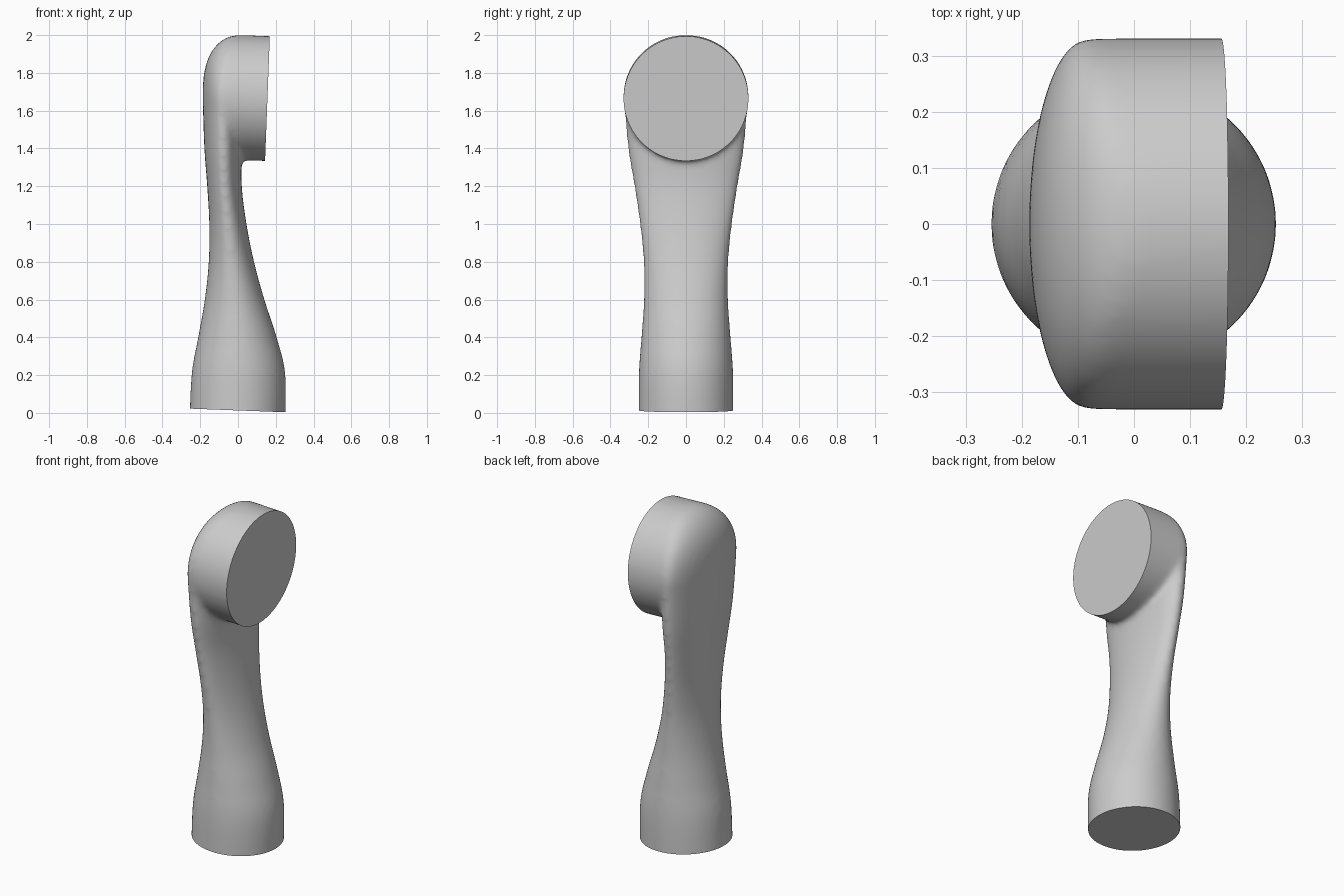
import bpy, bmesh, math
from mathutils import Vector

cube = bpy.data.objects.get("Cube")
if cube:
    bpy.data.objects.remove(cube, do_unlink=True)

grey = bpy.data.materials.new("plain grey")
grey.use_nodes = True
tone = (0.6, 0.6, 0.6, 1)
grey.diffuse_color = tone
grey.node_tree.nodes["Principled BSDF"].inputs["Base Color"].default_value = tone

R, HEAD_Z, SIDES = 0.331, 1.668, 96
TILT = 0.038
SHOULDER = -0.083

# Stem stations: height, back x, front x, half width
stations = [
    (-0.1, -0.258, 0.248, 0.25), (0.2, -0.246, 0.251, 0.25),
    (0.4, -0.211, 0.205, 0.236), (0.6, -0.176, 0.14, 0.223),
    (0.8, -0.155, 0.085, 0.225), (1.0, -0.152, 0.045, 0.245),
    (1.2, -0.163, 0.02, 0.275), (1.4, -0.178, 0.02, 0.308),
    (HEAD_Z, -0.187, 0.02, R),
]


def spline(rows, steps):
    """Smooth curve through the stations."""
    pts = [Vector(r) for r in rows]
    for i in range(len(pts) - 1):
        a, b = pts[i], pts[i + 1]
        before, after = pts[max(i - 1, 0)], pts[min(i + 2, len(pts) - 1)]
        for k in range(steps):
            t = k / steps
            yield (2 * a + (b - before) * t
                   + (2 * before - 5 * a + 4 * b - after) * t * t
                   + (3 * a - before - 3 * b + after) * t ** 3) / 2


def stem_ring(bm, z, back, mid, front, half):
    verts = []
    for k in range(SIDES):
        a = math.tau * k / SIDES
        depth = front - mid if math.cos(a) > 0 else mid - back
        verts.append(bm.verts.new((mid + depth * math.cos(a), half * math.sin(a), z)))
    return verts


def head_ring(bm, x_at):
    """Upright circle whose x follows a rule of the sine of the angle."""
    verts = []
    for k in range(SIDES):
        a = math.tau * k / SIDES
        x = x_at(math.sin(a))
        z = HEAD_Z + R * math.sin(a) - TILT * (x - 0.05)
        verts.append(bm.verts.new((x, R * math.cos(a), z)))
    return verts


def skin(bm, rings):
    """Closed surface through a stack of rings."""
    for low, high in zip(rings, rings[1:]):
        for k in range(SIDES):
            n = (k + 1) % SIDES
            bm.faces.new((low[k], low[n], high[n], high[k]))
    bm.faces.new(rings[0][::-1])
    bm.faces.new(rings[-1])


def shoulder_x(s):
    return SHOULDER * math.sqrt(max(0, 1 - max(s, 0) ** 2))


# Stem, closed by a rounded shoulder at the top
bm = bmesh.new()
rings = [stem_ring(bm, z, b, (b + f) / 2, f, h) for z, b, f, h in spline(stations, 8)]
for k in range(40):
    s = math.sin(math.pi / 2 * k / 40.5)
    rings.append(stem_ring(bm, HEAD_Z + R * s, -0.187 * math.sqrt(1 - s ** 2.7),
                           shoulder_x(s), 0.02, R * math.sqrt(1 - s * s)))
skin(bm, rings)

# Round head growing out of the shoulder, over-long so its face can be cut crisply
skin(bm, [head_ring(bm, shoulder_x), head_ring(bm, lambda s: 0.25)])
bmesh.ops.recalc_face_normals(bm, faces=bm.faces[:])

mesh = bpy.data.meshes.new("curved_stem_and_head")
bm.to_mesh(mesh)
bm.free()
body = bpy.data.objects.new("curved_stem_and_head", mesh)
bpy.context.collection.objects.link(body)

# Fuse both volumes and soften the joint
remesh = body.modifiers.new("fuse", 'REMESH')
remesh.mode = 'VOXEL'
remesh.voxel_size = 0.012
soften = body.modifiers.new("soften", 'SMOOTH')
soften.factor = 0.5
soften.iterations = 22
fused = bpy.data.meshes.new_from_object(
    body.evaluated_get(bpy.context.evaluated_depsgraph_get()))
body.modifiers.clear()

# Cut the flat head face and the flat foot, each within its own half
bm = bmesh.new()
bm.from_mesh(fused)
for point, normal, side in (((0.156, 0, HEAD_Z), (1, 0, -TILT), 1),
                            ((0, 0, 0.013), (-TILT, 0, -1), -1)):
    faces = [f for f in bm.faces if (f.calc_center_median().z - 1.1) * side > 0]
    edges = {e for f in faces for e in f.edges}
    verts = {v for f in faces for v in f.verts}
    cut = bmesh.ops.bisect_plane(bm, geom=[*verts, *edges, *faces], plane_co=point,
                                 plane_no=Vector(normal).normalized(), clear_outer=True)
    rim = [e for e in cut["geom_cut"] if isinstance(e, bmesh.types.BMEdge)]
    bmesh.ops.holes_fill(bm, edges=rim, sides=0)
bmesh.ops.recalc_face_normals(bm, faces=bm.faces[:])
bm.to_mesh(mesh)
bm.free()
bpy.data.meshes.remove(fused)
mesh.materials.clear()
mesh.materials.append(grey)

for other in bpy.context.selected_objects:
    other.select_set(False)
body.select_set(True)
bpy.context.view_layer.objects.active = body
bpy.ops.object.shade_smooth_by_angle(angle=math.radians(40))
